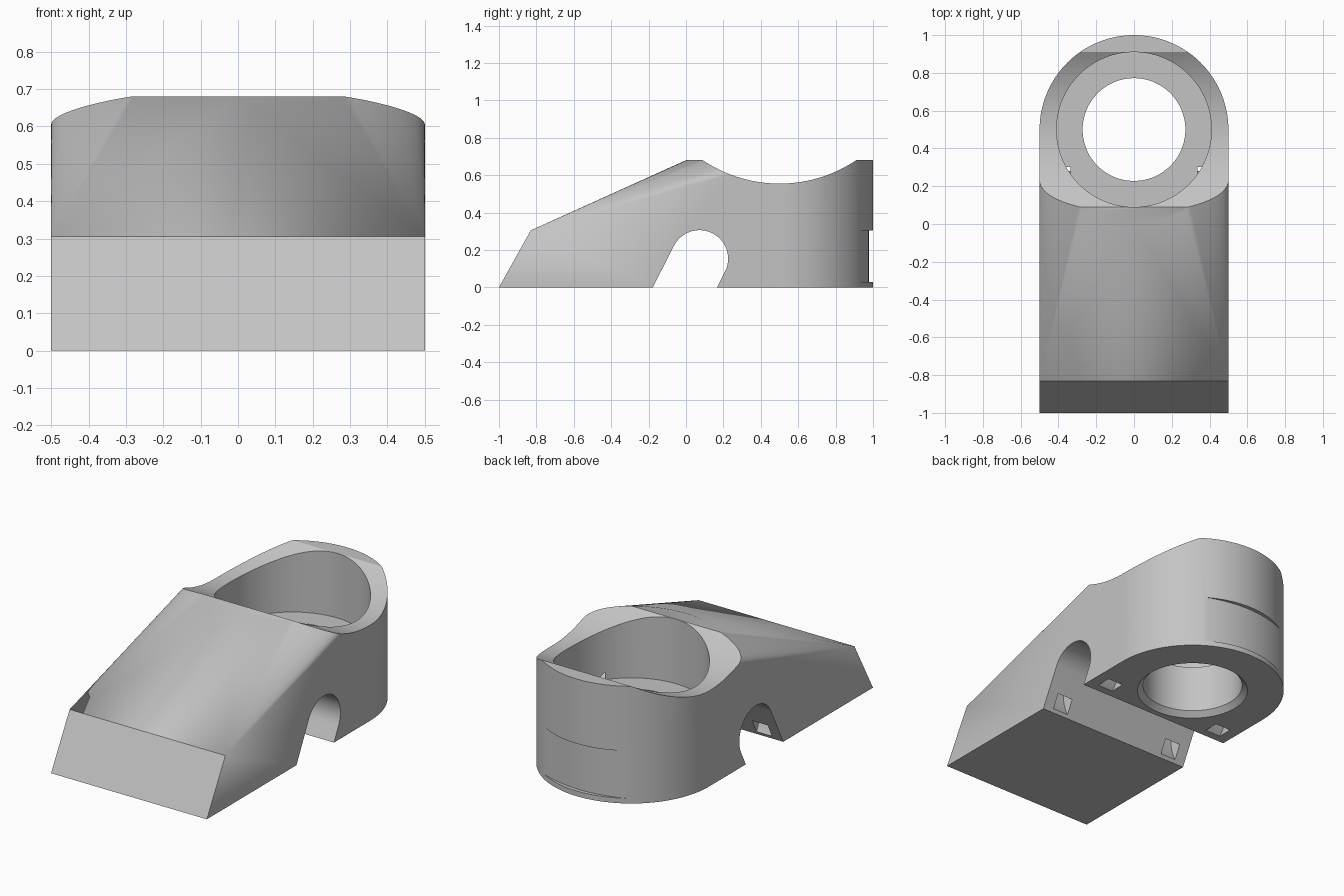
import bpy
import bmesh
from math import cos, sin, tau, sqrt, pi, radians

old = bpy.data.objects.get("Cube")
if old:
    bpy.data.objects.remove(old, do_unlink=True)

grey = bpy.data.materials.new("light_grey")
grey.use_nodes = True
colour = (0.55, 0.55, 0.55, 1)
grey.diffuse_color = colour
grey.node_tree.nodes["Principled BSDF"].inputs["Base Color"].default_value = colour


def add_object(name, bm):
    bmesh.ops.recalc_face_normals(bm, faces=bm.faces)
    mesh = bpy.data.meshes.new(name)
    bm.to_mesh(mesh)
    bm.free()
    mesh.materials.append(grey)
    obj = bpy.data.objects.new(name, mesh)
    bpy.context.collection.objects.link(obj)
    return obj


def arc(cx, cy, r, a0=0, a1=tau, n=128, closed=False):
    """Points on an arc; a full circle leaves out the repeated end."""
    count = n + 1 if closed else n
    return [(cx + r * cos(a0 + (a1 - a0) * i / n),
             cy + r * sin(a0 + (a1 - a0) * i / n)) for i in range(count)]


def loft(name, rings):
    """Solid through matching rings of points, capped at both ends."""
    bm = bmesh.new()
    loops = [[bm.verts.new(p) for p in ring] for ring in rings]
    n = len(loops[0])
    for a, b in zip(loops, loops[1:]):
        for i in range(n):
            j = (i + 1) % n
            bm.faces.new((a[i], a[j], b[j], b[i]))
    bm.faces.new(loops[0])
    bm.faces.new(loops[-1])
    return add_object(name, bm)


def side_prism(name, pts, x0, x1):
    return loft(name, [[(x, y, z) for y, z in pts] for x in (x0, x1)])


def upright(name, sections):
    return loft(name, [[(x, y, z) for x, y in pts] for pts, z in sections])


def cut(target, cutter):
    mod = target.modifiers.new(cutter.name, 'BOOLEAN')
    mod.operation = 'DIFFERENCE'
    mod.solver = 'EXACT'
    mod.object = cutter
    bpy.context.view_layer.objects.active = target
    bpy.ops.object.modifier_apply(modifier=mod.name)
    bpy.data.objects.remove(cutter, do_unlink=True)


# Body: hull of an upright cylinder and a slanted front wedge
TOP, RING_Y = 0.68, 0.5
bm = bmesh.new()
for x, y in arc(0, RING_Y, 0.5):
    for z in (0, TOP):
        bm.verts.new((x, y, z))
for x in (-0.5, 0.5):
    bm.verts.new((x, -1, 0))
    bm.verts.new((x, -0.83, 0.305))
bmesh.ops.convex_hull(bm, input=bm.verts)
bmesh.ops.dissolve_limit(bm, angle_limit=radians(0.1), verts=bm.verts, edges=bm.edges)
body = add_object("holder_body", bm)

# Saddle scooped out of the top
cut(body, side_prism("saddle_cut", arc(RING_Y, 1.29, 0.735, n=192), -0.7, 0.7))

# Wide socket, through hole and chamfered lower rim
cut(body, upright("socket_cut", [(arc(0, RING_Y, 0.41), 0.305), (arc(0, RING_Y, 0.41), 1)]))
cut(body, upright("hole_cut", [(arc(0, RING_Y, r), z)
                               for r, z in ((0.307, -0.005), (0.272, 0.03), (0.272, 0.5))]))

# Slanted round-topped tunnel across the body
ARCH_Y, ARCH_Z, ARCH_R = 0.072, 0.153, 0.153
lean = radians(-27)
tunnel = arc(ARCH_Y, ARCH_Z, ARCH_R, lean, lean + pi, n=48, closed=True)
for y, z in (tunnel[-1], tunnel[0]):
    drop = z + 0.1
    tunnel.append((y - drop * 0.51, -0.1))
cut(body, side_prism("tunnel_cut", tunnel, -0.7, 0.7))

# Curved strap channels around the tunnel, one on each side
half = 0.22
for side in (-1, 1):
    a0, a1 = -1.2, pi + 1.2
    channel = (arc(ARCH_Y, ARCH_Z, 0.275, a0, a1, 64, True)
               + arc(ARCH_Y, ARCH_Z, 0.208, a1, a0, 64, True))
    cut(body, side_prism("strap_channel_cut", channel, side * 0.335, side * 0.435))

# Shallow label recess wrapped around the back
R, reach = 0.68, 0.4
recess = arc(0, 0.978 - R, R, pi / 2 - reach, pi / 2 + reach, 48, True)
recess += [(recess[-1][0], 1.2), (recess[0][0], 1.2)]
cut(body, upright("back_recess_cut", [(recess, 0.03), (recess, 0.305)]))

# Smooth curved walls, crisp edges
bpy.ops.object.select_all(action='DESELECT')
body.select_set(True)
bpy.context.view_layer.objects.active = body
bpy.ops.object.shade_smooth_by_angle(angle=radians(25))
